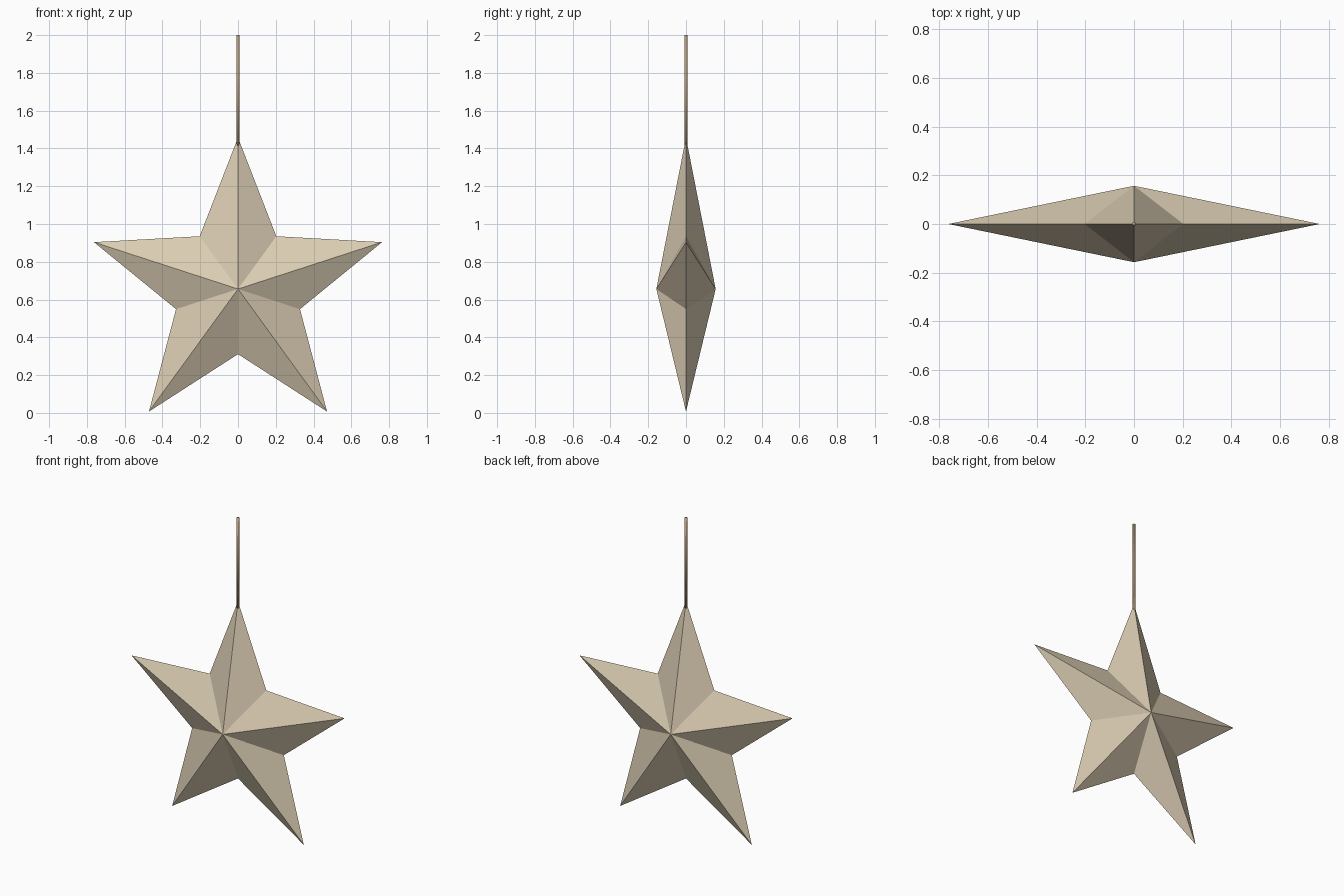
import bpy, bmesh, math

old = bpy.data.objects.get("Cube")
if old:
    bpy.data.objects.remove(old, do_unlink=True)

CENTRE_Z, TIP_R, VALLEY_R, DEPTH = 0.656, 0.802, 0.345, 0.157
ROD_R, ROD_BOTTOM, ROD_TOP = 0.008, 1.415, 2.0


def material(name, colour):
    mat = bpy.data.materials.new(name)
    mat.use_nodes = True
    mat.diffuse_color = colour
    mat.node_tree.nodes["Principled BSDF"].inputs["Base Color"].default_value = colour
    return mat


def add_object(name, bm, mat):
    bmesh.ops.recalc_face_normals(bm, faces=bm.faces)
    mesh = bpy.data.meshes.new(name)
    bm.to_mesh(mesh)
    bm.free()
    mesh.materials.append(mat)
    obj = bpy.data.objects.new(name, mesh)
    bpy.context.collection.objects.link(obj)
    return obj


paper = material("pale cream", (0.71, 0.61, 0.45, 1))
cord = material("tan cord", (0.48, 0.34, 0.18, 1))

# Five-pointed star: outline of tips and valleys joined to a front and back peak
bm = bmesh.new()
rim = []
for i in range(10):
    r = VALLEY_R if i % 2 else TIP_R
    a = i * math.pi / 5
    rim.append(bm.verts.new((r * math.sin(a), 0, CENTRE_Z + r * math.cos(a))))
for side in (-1, 1):
    peak = bm.verts.new((0, side * DEPTH, CENTRE_Z))
    for i in range(10):
        bm.faces.new((rim[i], rim[(i + 1) % 10], peak))
add_object("star", bm, paper)

# Hanging cord rising from the top tip, with softly shaded ends
bm = bmesh.new()
bmesh.ops.create_cone(bm, cap_ends=True, segments=8, radius1=ROD_R, radius2=ROD_R,
                      depth=ROD_TOP - ROD_BOTTOM)
bmesh.ops.translate(bm, verts=bm.verts, vec=(0, 0, (ROD_TOP + ROD_BOTTOM) / 2))
for face in bm.faces:
    face.smooth = True
add_object("hanging_cord", bm, cord)
